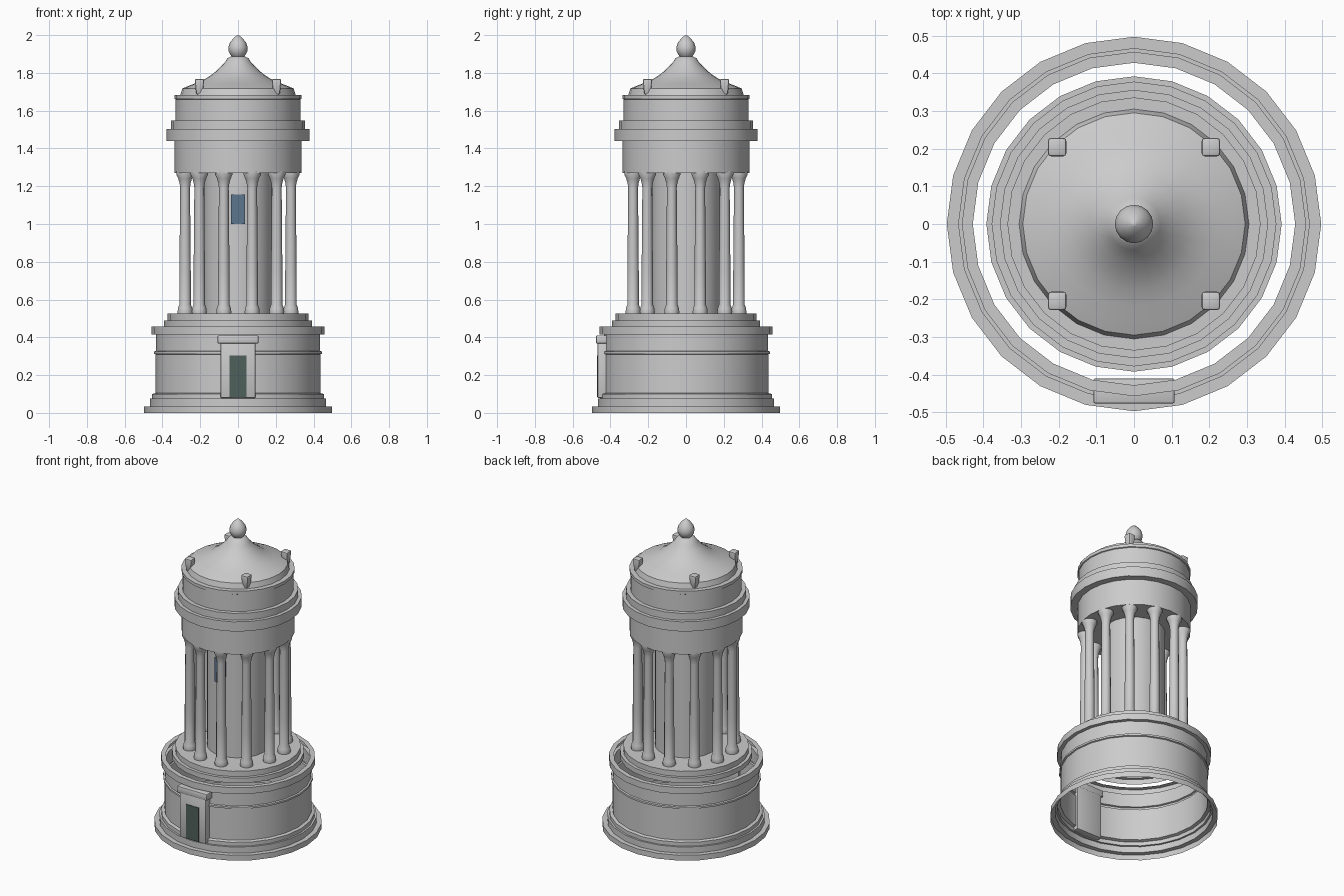
import bpy, bmesh
from math import sin, cos, pi, radians

if "Cube" in bpy.data.objects:
    bpy.data.objects.remove(bpy.data.objects["Cube"])


def finish(name, bm, angle=35, mat=None):
    me = bpy.data.meshes.new(name)
    bm.to_mesh(me)
    bm.free()
    ob = bpy.data.objects.new(name, me)
    bpy.context.collection.objects.link(ob)
    bpy.ops.object.select_all(action='DESELECT')
    ob.select_set(True)
    bpy.context.view_layer.objects.active = ob
    bpy.ops.object.shade_smooth_by_angle(angle=radians(angle))
    if mat:
        me.materials.append(mat)
    return ob


def lathe(name, profile, sides=24, at=(0, 0), angle=35):
    """Spin a bottom-to-top list of (radius, z) round a vertical axis."""
    bm = bmesh.new()
    rings = []
    for r, z in profile:
        if r == 0:
            rings.append([bm.verts.new((at[0], at[1], z))] * sides)
        else:
            rings.append([bm.verts.new((at[0] + r * cos(2 * pi * i / sides),
                                        at[1] + r * sin(2 * pi * i / sides), z))
                          for i in range(sides)])
    for a, b in zip(rings, rings[1:]):
        for i in range(sides):
            j = (i + 1) % sides
            quad = list(dict.fromkeys((a[i], a[j], b[j], b[i])))
            bm.faces.new(quad)
    return finish(name, bm, angle)


def box(name, lo, hi, bevel=0, taper=1, mat=None):
    bm = bmesh.new()
    bmesh.ops.create_cube(bm, size=1)
    for v in bm.verts:
        k = taper if v.co.z < 0 else 1
        v.co = [(l + h) / 2 + c * (h - l) * s
                for l, h, c, s in zip(lo, hi, v.co, (k, k, 1))]
    if bevel:
        bmesh.ops.bevel(bm, geom=bm.edges[:], offset=bevel, segments=2,
                        profile=0.5, affect='EDGES')
    return finish(name, bm, 35, mat)


def material(name, rgb):
    m = bpy.data.materials.new(name)
    m.diffuse_color = (*rgb, 1)
    m.use_nodes = True
    m.node_tree.nodes["Principled BSDF"].inputs["Base Color"].default_value = m.diffuse_color
    return m


# Hollow base drum with stepped plinth, string course and rim
lathe("base_drum", [(.497, 0), (.497, .035), (.467, .035), (.467, .075),
                    (.455, .075), (.455, .10), (.436, .105), (.436, .31),
                    (.444, .313), (.444, .325), (.434, .328), (.434, .415),
                    (.457, .415), (.457, .457), (.428, .457)])

# Doorway
dark = material("door_green", (.08, .12, .105))
glass = material("window_blue", (.11, .18, .27))
box("door_frame", (-.092, -.468, .08), (.092, -.41, .37), .003)
box("door_lintel", (-.108, -.476, .368), (.108, -.41, .41), .005)
box("door_panel", (-.045, -.472, .083), (.045, -.46, .305), mat=dark)

# Stepped floor under the columns
lathe("column_steps", [(.392, .457), (.392, .49), (.372, .49), (.372, .525), (0, .525)])

# Inner core and its window
lathe("inner_core", [(.183, .52), (.183, 1.275)])
box("core_window", (-.0375, -.188, 1.0), (.0375, -.17, 1.155), mat=glass)

# Ring of twelve columns
column = [(.038, .52), (.040, .535), (.037, .555), (.030, .575), (.030, .75),
          (.026, 1.19), (.029, 1.215), (.036, 1.24), (.046, 1.262), (.046, 1.28)]
for k in range(12):
    a = radians(15 + 30 * k)
    lathe(f"column_{k + 1}", column, 12, (.29 * cos(a), .29 * sin(a)), 40)

# Entablature, cornice and attic
lathe("entablature", [(0, 1.27), (.335, 1.27), (.335, 1.44), (.378, 1.44),
                      (.378, 1.503), (.356, 1.503), (.356, 1.548), (.330, 1.548),
                      (.330, 1.66), (.336, 1.663), (.336, 1.683), (.29, 1.683)])

# Concave roof
lathe("roof", [(.306, 1.68), (.295, 1.717), (.265, 1.73), (.22, 1.747),
               (.175, 1.767), (.135, 1.793), (.10, 1.824), (.07, 1.855),
               (.055, 1.878), (.035, 1.888), (0, 1.888)])

# Bud-shaped finial
lathe("finial", [(.025, 1.88), (.038, 1.893), (.049, 1.913), (.051, 1.935),
                 (.043, 1.96), (.025, 1.983), (.008, 1.997), (0, 2.0)], 16, angle=45)

# Four small roof blocks
for sx in (-1, 1):
    for sy in (-1, 1):
        x, y = .204 * sx, .204 * sy
        box("roof_block", (x - .025, y - .025, 1.685), (x + .025, y + .025, 1.768), .008, .7)
